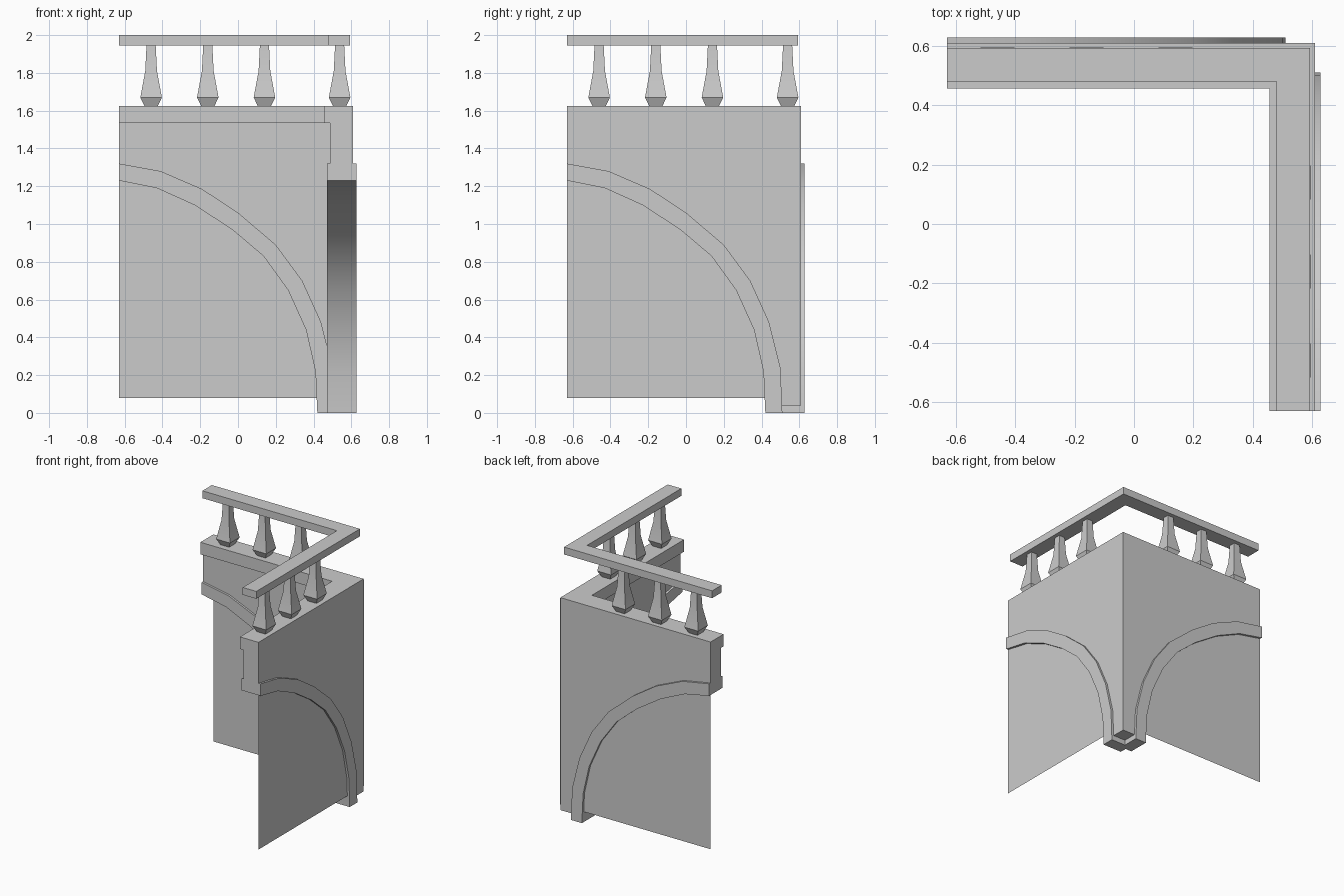
import bpy
import bmesh

cube = bpy.data.objects.get("Cube")
if cube:
    bpy.data.objects.remove(cube)

stone = bpy.data.materials.new("grey stone")
stone.use_nodes = True
color = (0.6, 0.6, 0.6, 1)
stone.diffuse_color = color
stone.node_tree.nodes["Principled BSDF"].inputs["Base Color"].default_value = color

END, OUT = -0.63, 0.61


def finish(name, bm):
    bmesh.ops.recalc_face_normals(bm, faces=bm.faces)
    mesh = bpy.data.meshes.new(name)
    bm.to_mesh(mesh)
    bm.free()
    mesh.materials.append(stone)
    obj = bpy.data.objects.new(name, mesh)
    bpy.context.collection.objects.link(obj)
    bpy.ops.object.select_all(action='DESELECT')
    obj.select_set(True)
    bpy.context.view_layer.objects.active = obj
    bpy.ops.object.shade_smooth_by_angle(angle=0.6)
    return obj


def prism(name, points, low, high, place):
    """Extrude a flat outline from low to high; place maps (a, b, depth) to space."""
    bm = bmesh.new()
    near = [bm.verts.new(place(a, b, low)) for a, b in points]
    if high is None:
        bm.faces.new(near)
    else:
        far = [bm.verts.new(place(a, b, high)) for a, b in points]
        bm.faces.new(near)
        bm.faces.new(far[::-1])
        for i in range(len(near)):
            j = (i + 1) % len(near)
            bm.faces.new((near[i], near[j], far[j], far[i]))
    return finish(name, bm)


def corner_strip(name, inner, outer, z0, z1):
    outline = [(END, inner), (inner, inner), (inner, END),
               (outer, END), (outer, outer), (END, outer)]
    prism(name, outline, z0, z1, lambda a, b, z: (a, b, z))


def baluster(name, x, y):
    bm = bmesh.new()
    rings = []
    for z, h in [(1.62, 0.033), (1.67, 0.057), (1.81, 0.031), (1.95, 0.024)]:
        rings.append([bm.verts.new((x + i * h, y + j * h, z))
                      for i, j in [(-1, -1), (1, -1), (1, 1), (-1, 1)]])
    for a, b in zip(rings, rings[1:]):
        for i in range(4):
            j = (i + 1) % 4
            bm.faces.new((a[i], a[j], b[j], b[i]))
    bm.faces.new(rings[0])
    bm.faces.new(rings[-1])
    finish(name, bm)


# Arch curves, from the crown down to the foot
upper = [(END, 1.32), (-0.41, 1.28), (-0.19, 1.185), (0, 1.06), (0.2, 0.89),
         (0.34, 0.7), (0.44, 0.48), (0.5, 0.24), (0.51, 0)]
lower = [(END, 1.23), (-0.43, 1.19), (-0.23, 1.1), (-0.03, 0.97), (0.135, 0.83),
         (0.265, 0.65), (0.36, 0.44), (0.41, 0.22), (0.42, 0)]

# Two matching walls meeting at the corner
walls = {"back": lambda u, z, d: (u, d, z), "left": lambda u, z, d: (d, u, z)}
for side, place in walls.items():
    prism(side + "_arch_band", upper + lower[::-1], 0.472, 0.628, place)
    spandrel = upper[:-1] + [(0.508, 0.04), (OUT, 0.04), (OUT, 1.55), (END, 1.55)]
    prism(side + "_spandrel", spandrel, 0.487, OUT, place)
    panel = [(END, 0.08), (OUT, 0.08), (OUT, 1.62), (END, 1.62)]
    prism(side + "_panel", panel, OUT + 0.001, None, place)
    for i, u in enumerate((-0.46, -0.16, 0.14)):
        x, y, _ = place(u, 0, 0.538)
        baluster(f"{side}_baluster_{i + 1}", x, y)

# Ledge below and handrail above the balusters
corner_strip("ledge", 0.457, OUT, 1.535, 1.625)
corner_strip("handrail", 0.48, 0.592, 1.945, 2.0)
